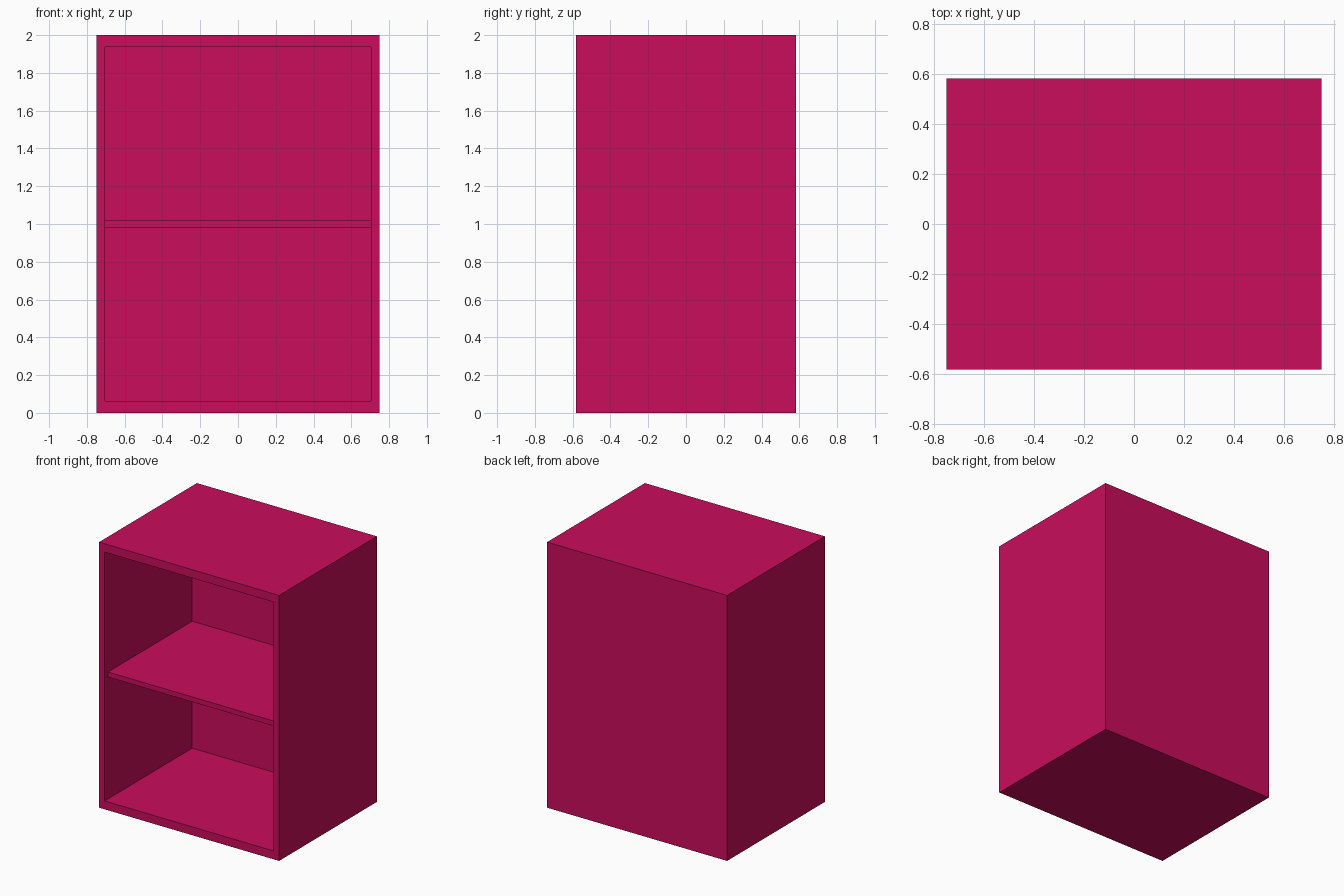
import bpy
import bmesh
from mathutils import Vector

cube = bpy.data.objects.get("Cube")
if cube:
    bpy.data.objects.remove(cube, do_unlink=True)

W, D, H = 1.5, 1.164, 2.0          # outer size
SIDE, RAIL, BACK = 0.047, 0.063, 0.123  # wall thicknesses
SHELF_T, SHELF_SETBACK = 0.038, 0.04

paint = bpy.data.materials.new("raspberry_paint")
paint.use_nodes = True
colour = (0.584, 0.004, 0.105, 1.0)
paint.diffuse_color = colour
paint.node_tree.nodes["Principled BSDF"].inputs["Base Color"].default_value = colour


def box(bm, lo, hi):
    """Add an axis-aligned box spanning lo to hi."""
    lo, hi = Vector(lo), Vector(hi)
    verts = bmesh.ops.create_cube(bm, size=1.0)["verts"]
    for v in verts:
        v.co = (lo + hi) / 2 + v.co * (hi - lo)


def finish(bm, name):
    bmesh.ops.recalc_face_normals(bm, faces=bm.faces)
    mesh = bpy.data.meshes.new(name)
    bm.to_mesh(mesh)
    bm.free()
    mesh.materials.append(paint)
    obj = bpy.data.objects.new(name, mesh)
    bpy.context.collection.objects.link(obj)
    return obj


# Carcass: one box whose front is inset to a frame and pushed in as a recess
bm = bmesh.new()
box(bm, (-W / 2, -D / 2, 0), (W / 2, D / 2, H))
front = min(bm.faces, key=lambda f: f.calc_center_median().y)
bmesh.ops.inset_region(bm, faces=[front], thickness=SIDE)
for v in front.verts:
    v.co.x = (W / 2 - SIDE) * (1 if v.co.x > 0 else -1)
    v.co.z = H - RAIL if v.co.z > H / 2 else RAIL
pushed = bmesh.ops.extrude_discrete_faces(bm, faces=[front])["faces"][0]
for v in pushed.verts:
    v.co.y = D / 2 - BACK
finish(bm, "cabinet_carcass")

# Middle shelf, set slightly behind the front frame
bm = bmesh.new()
box(bm, (-W / 2 + SIDE, -D / 2 + SHELF_SETBACK, H / 2 - SHELF_T / 2),
    (W / 2 - SIDE, D / 2 - BACK, H / 2 + SHELF_T / 2))
finish(bm, "middle_shelf")
